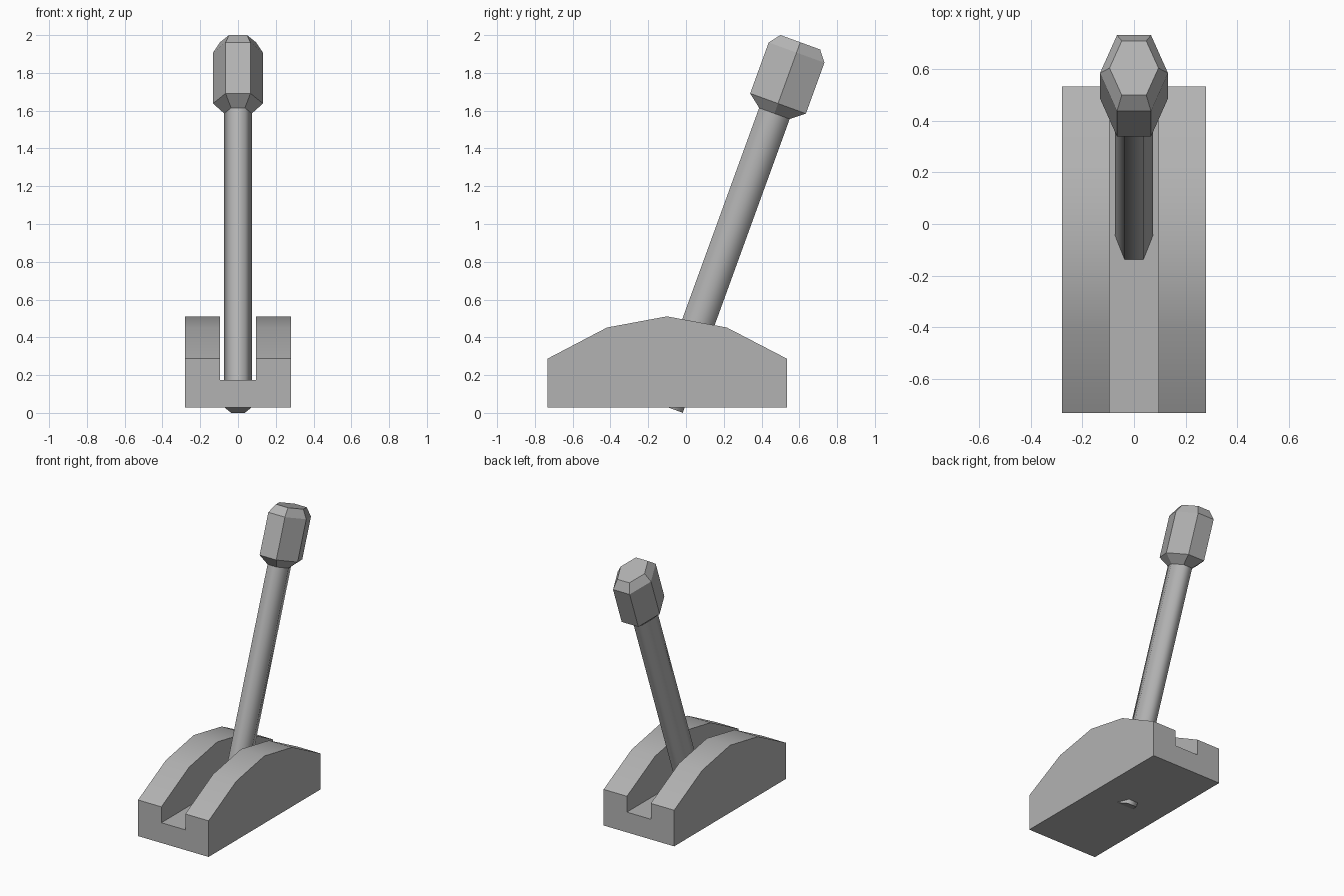
import bpy, bmesh
from math import radians
from mathutils import Matrix

if "Cube" in bpy.data.objects:
    bpy.data.objects.remove(bpy.data.objects["Cube"])

# Mid-grey shared by every part
grey = bpy.data.materials.new("mid_grey")
grey.diffuse_color = (0.45, 0.45, 0.45, 1)
grey.use_nodes = True
grey.node_tree.nodes["Principled BSDF"].inputs["Base Color"].default_value = grey.diffuse_color


def loft(name, rings, cap_start=True, cap_end=True, smooth=None):
    """Skin a list of equal-length point rings into one object."""
    bm = bmesh.new()
    rows = [[bm.verts.new(p) for p in ring] for ring in rings]
    for a, b in zip(rows, rows[1:]):
        for i in range(len(a)):
            j = (i + 1) % len(a)
            bm.faces.new((a[i], a[j], b[j], b[i]))
    if cap_start:
        bm.faces.new(rows[0][::-1])
    if cap_end:
        bm.faces.new(rows[-1])
    bmesh.ops.recalc_face_normals(bm, faces=bm.faces)
    mesh = bpy.data.meshes.new(name)
    bm.to_mesh(mesh)
    bm.free()
    mesh.materials.append(grey)
    obj = bpy.data.objects.new(name, mesh)
    bpy.context.collection.objects.link(obj)
    if smooth:
        bpy.ops.object.select_all(action='DESELECT')
        obj.select_set(True)
        bpy.context.view_layer.objects.active = obj
        bpy.ops.object.shade_smooth_by_angle(angle=radians(smooth))
    return obj


def hexagon(half_x, half_y, z):
    h = half_x / 2
    return [(half_x, 0, z), (h, half_y, z), (-h, half_y, z),
            (-half_x, 0, z), (-h, -half_y, z), (h, -half_y, z)]


# Slotted base: U-shaped section swept along an arched profile
W, S, BOTTOM, FLOOR = 0.28, 0.095, 0.028, 0.173
arch = [(-0.733, 0.287), (-0.418, 0.452), (-0.101, 0.511), (0.216, 0.452), (0.534, 0.287)]
loft("slotted_base", [
    [(-W, y, BOTTOM), (W, y, BOTTOM), (W, y, z), (S, y, z),
     (S, y, FLOOR), (-S, y, FLOOR), (-S, y, z), (-W, y, z)]
    for y, z in arch], smooth=30)

# Tilted lever pivoting at the bottom of the base
tilt = Matrix.Translation((0, -0.098, 0.03)) @ Matrix.Rotation(radians(-20), 4, 'X')
KNOB_START = 1.655

shaft = loft("lever_shaft", [hexagon(0.073, 0.086, 0), hexagon(0.073, 0.086, KNOB_START)],
             cap_end=False, smooth=75)

# Faceted hand knob, flat shaded
knob = loft("lever_knob", [hexagon(0.073, 0.086, KNOB_START), hexagon(0.132, 0.157, 1.711),
                           hexagon(0.132, 0.157, 1.998), hexagon(0.095, 0.112, 2.056)],
            cap_start=False)

for part in (shaft, knob):
    part.data.transform(tilt)
